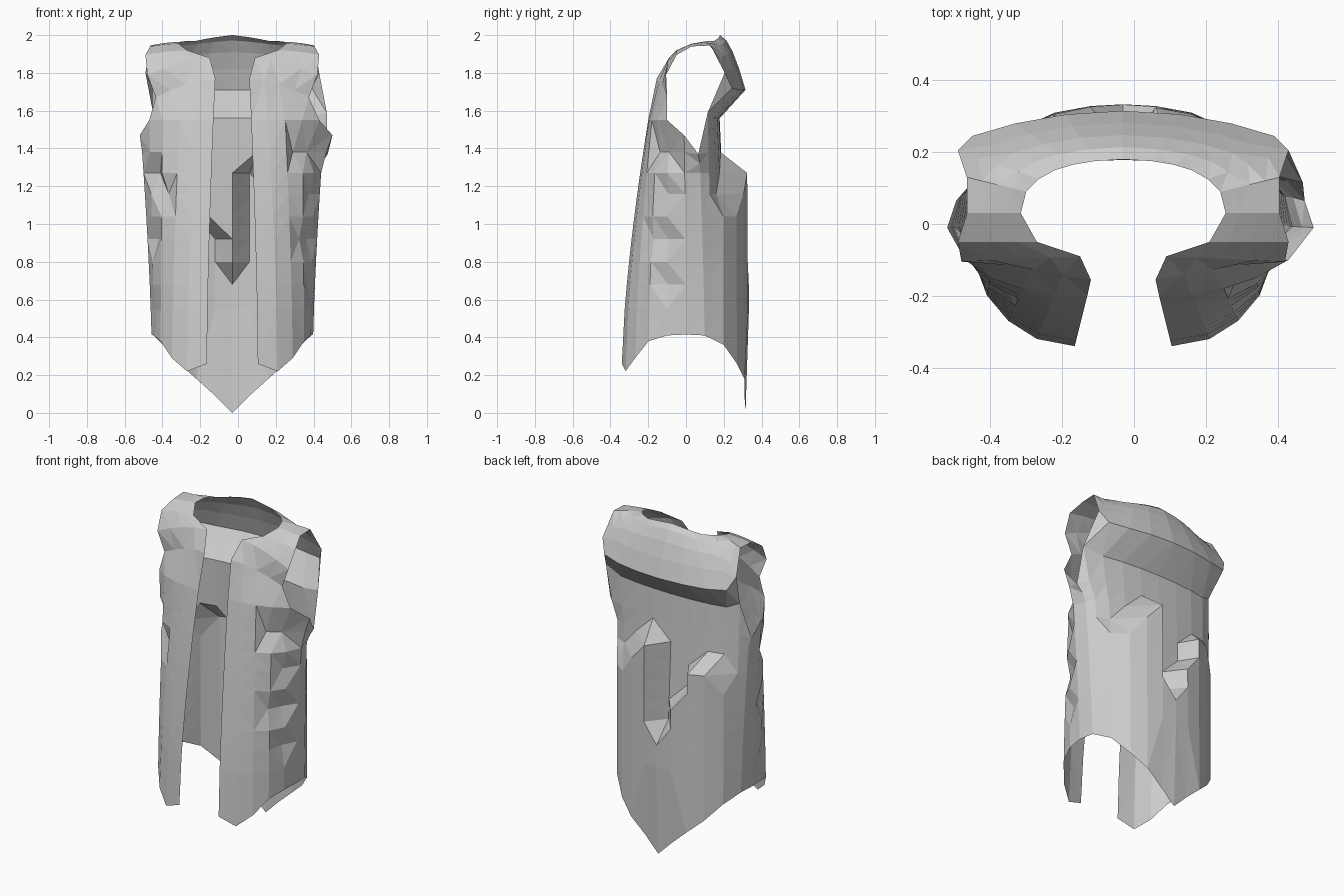
import bpy, bmesh
from mathutils import Vector

if "Cube" in bpy.data.objects:
    bpy.data.objects.remove(bpy.data.objects["Cube"])

CX = -0.03          # garment's own centre line
# half cross-sections, front opening -> spine
LOW = [(.135, -.34), (.24, -.32), (.32, -.27), (.38, -.20), (.415, -.10), (.425, 0), (.415, .10),
       (.365, .20), (.28, .27), (.19, .31), (.09, .33), (0, .335)]
TOP = [(.10, -.20), (.19, -.195), (.28, -.18), (.37, -.15), (.44, -.10), (.49, -.01), (.465, .065),
       (.42, .115), (.35, .145), (.25, .165), (.13, .175), (0, .178)]
HEM = [.26, .22, .29, .38, .41, .415, .41, .36, .26, .18, .09, 0]
RIM = [1.55, 1.55, 1.55, 1.55, 1.55, 1.47, 1.37, 1.59, 1.56, 1.56, 1.56, 1.56]
LEVELS = [.55, .68, .80, .92, 1.04, 1.16, 1.27, 1.38]
# height where each back column steps in (torn ledge), by side
TEAR = {-1: {7: 1.1, 8: 1.2, 9: 1.2, 10: .95, 11: .75}, 1: {7: 1.1, 8: 1.1, 9: 1.2, 10: 1.3, 11: .75}}
# ragged dents near the front side seam: (level, column) -> push inward
DENT = {-1: {(4, 4): .04, (6, 3): .05, (7, 4): .06, (1, 4): .02},
        1: {(2, 4): .03, (4, 3): .03, (4, 4): .04, (6, 4): .03, (8, 3): .07, (8, 4): .06}}
# right-hand armhole rim flares further out
FLARE = {4: .02, 5: .04, 6: .04, 7: .08, 8: .03}


def add_grid(bm, rows):
    vs = [[bm.verts.new(p) for p in r] for r in rows]
    for a, b in zip(vs, vs[1:]):
        for i in range(len(a) - 1):
            bm.faces.new((a[i], a[i + 1], b[i + 1], b[i]))


def finish(bm, name):
    bmesh.ops.remove_doubles(bm, verts=bm.verts, dist=.001)
    bmesh.ops.recalc_face_normals(bm, faces=bm.faces)
    bmesh.ops.triangulate(bm, faces=bm.faces)
    me = bpy.data.meshes.new(name)
    bm.to_mesh(me)
    bm.free()
    ob = bpy.data.objects.new(name, me)
    bpy.context.collection.objects.link(ob)


def rim_point(side, c):
    x = TOP[c][0] + (FLARE.get(c, 0) if side > 0 else 0)
    return (CX + side * x, TOP[c][1], RIM[c])


def body_point(side, col, level, z):
    t = max(0, min(1, (z - .25) / 1.3))
    w = t ** 1.5
    if col >= 7:
        w = .6 + .4 * t if z > TEAR[side][col] else .05 * t
    p = Vector(LOW[col]).lerp(Vector(TOP[col]), w)
    p *= 1 - DENT[side].get((level, col), 0) * 2
    if col > 9 and level == 0:
        p.y -= .02          # tail tip curls in
    if side > 0 and z > 1.3:
        p.x += FLARE.get(col, 0) * .5
    return (CX + side * p.x, p.y, z)


# torn body panels
bm = bmesh.new()
for side in (-1, 1):
    rows = [[body_point(side, c, 0, HEM[c]) for c in range(12)]]
    for k, z in enumerate(LEVELS, 1):
        # the last level follows the armhole dip
        rows.append([body_point(side, c, k, min(z, RIM[c] - .05)) for c in range(12)])
    rows.append([rim_point(side, c) for c in range(12)])
    add_grid(bm, rows)
finish(bm, "vest_body")

# shoulders and back yoke: strips from neck edge to outer edge, front -> spine
STRIPS = [((.09, -.155, 1.77), (.405, -.10, 1.67)),
          ((.12, -.09, 1.88), (.45, -.105, 1.79)),
          ((.24, -.05, 1.92), (.46, -.05, 1.895)),
          ((.285, .03, 1.955), (.435, .03, 1.94)),
          ((.27, .09, 1.965), (.435, .13, 1.945)),
          ((.235, .125, 1.97), (.46, .205, 1.80)),
          ((.19, .15, 1.97), (.42, .245, 1.72)),
          ((.14, .165, 1.98), (.30, .28, 1.71)),
          ((.08, .175, 1.99), (.16, .305, 1.71)),
          ((0, .18, 2.0), (0, .315, 1.71))]
bm = bmesh.new()
for side in (-1, 1):
    rows = [[rim_point(side, c) for c in range(5)]]
    for a, b in STRIPS:
        row = []
        for i in range(5):
            s = i / 4
            p = Vector(a).lerp(Vector(b), s)
            z = a[2] + (b[2] - a[2]) * s ** 1.7
            row.append((CX + side * p.x, p.y, z))
        rows.append(row)
    add_grid(bm, rows)
    # underside of the yoke overhang
    add_grid(bm, [[r[-1] for r in rows[-5:]], [rim_point(side, c) for c in range(7, 12)]])
finish(bm, "shoulder_yoke")
